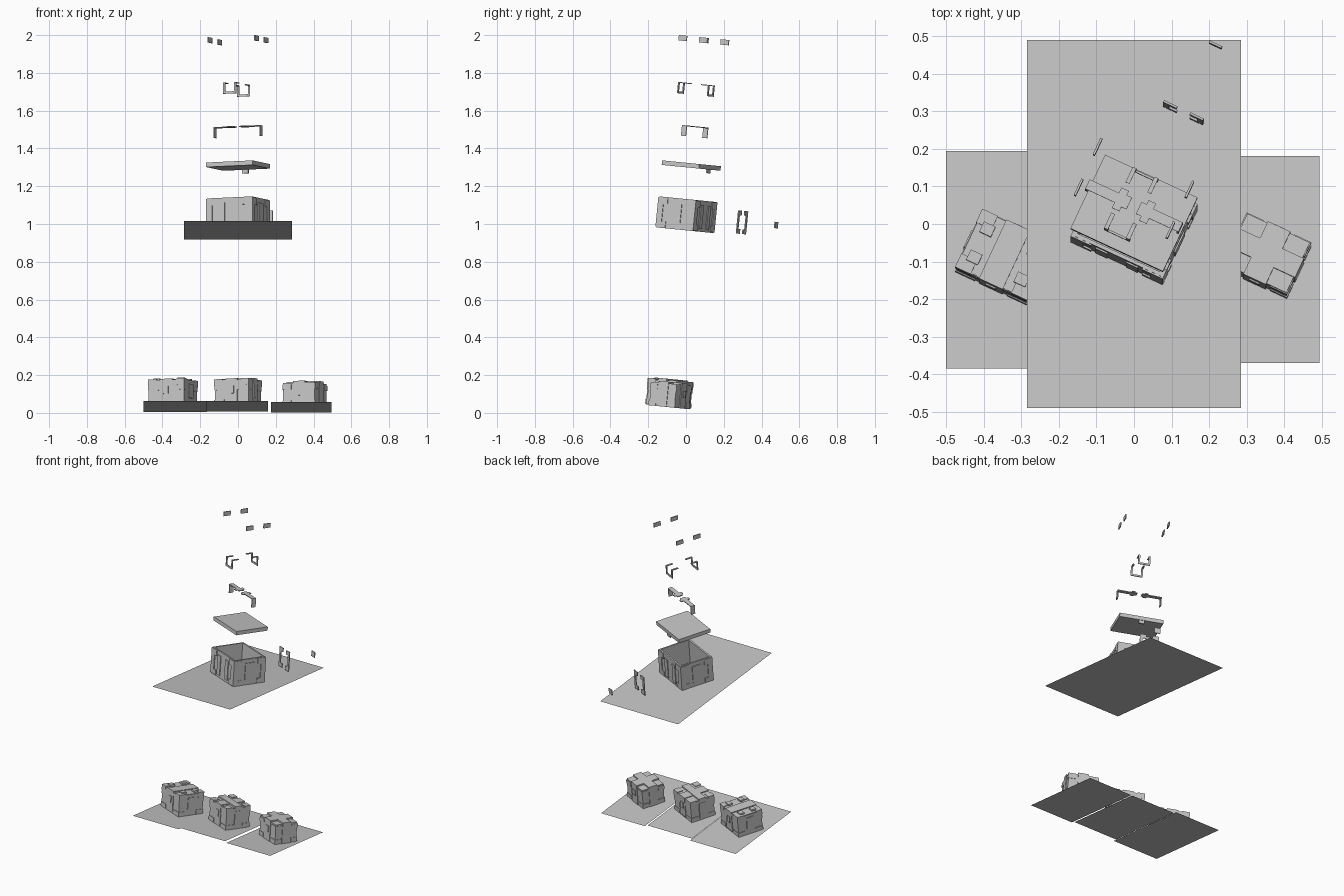
import bpy, bmesh, math
from mathutils import Matrix, Vector

if "Cube" in bpy.data.objects:
    bpy.data.objects.remove(bpy.data.objects["Cube"])

TILT, TURN = math.radians(-5.7), math.radians(-25)
grey = bpy.data.materials.new("light_grey")
grey.diffuse_color = (0.56, 0.56, 0.56, 1)
grey.use_nodes = True
grey.node_tree.nodes["Principled BSDF"].inputs["Base Color"].default_value = grey.diffuse_color


def frame(x, y, z, turn=TURN):
    return (Matrix.Translation((x, y, z)) @ Matrix.Rotation(TILT, 4, 'X')
            @ Matrix.Rotation(turn, 4, 'Z'))


def finish(name, bm, mat):
    mesh = bpy.data.meshes.new(name)
    bm.to_mesh(mesh)
    bm.free()
    mesh.materials.append(grey)
    ob = bpy.data.objects.new(name, mesh)
    ob.matrix_world = mat
    bpy.context.collection.objects.link(ob)


def blocks(name, mat, boxes):
    """One object made of boxes given as (x0, x1, y0, y1, z0, z1)."""
    bm = bmesh.new()
    for x0, x1, y0, y1, z0, z1 in boxes:
        c = Vector((x0 + x1, y0 + y1, z0 + z1)) / 2
        m = Matrix.Translation(c) @ Matrix.Diagonal((x1 - x0, y1 - y0, z1 - z0, 1))
        bmesh.ops.create_cube(bm, size=1, matrix=m)
    finish(name, bm, mat)


def sheet(name, mat, w, d):
    bm = bmesh.new()
    bmesh.ops.create_grid(bm, x_segments=1, y_segments=1, size=0.5,
                          matrix=Matrix.Diagonal((w, d, 1, 1)))
    finish(name, bm, mat)


def mid(cx, cy, w, d, z0, z1):
    return (cx - w / 2, cx + w / 2, cy - d / 2, cy + d / 2, z0, z1)


def four(x, y, w, d, z0, z1):
    return [mid(sx * x, sy * y, w, d, z0, z1) for sx in (-1, 1) for sy in (-1, 1)]


# Ground sheets
sheet("upper_sheet", frame(0, 0, 0.966, 0), 0.57, 0.985)
sheet("left_sheet", frame(-0.333, -0.095, 0.033, 0), 0.335, 0.583)
sheet("middle_sheet", frame(-0.003, -0.095, 0.035, 0), 0.325, 0.54)
sheet("right_sheet", frame(0.335, -0.095, 0.030, 0), 0.32, 0.555)

# Open crate body with raised panels
F = frame(0, -0.006, 0.967)
W, D, H, T = 0.131, 0.106, 0.165, 0.01
body = [(-W, W, -D, D, 0, T)]
body += [mid(s * (W - T / 2), 0, T, 2 * D, 0, H) for s in (-1, 1)]
body += [mid(0, s * (D - T / 2), 2 * W, T, 0, H) for s in (-1, 1)]
blocks("crate_body", F, body)
panels = []
for s in (-1, 1):
    for t in (-1, 1):
        panels += [mid(s * 0.105, t * D, 0.06, 0.009, 0.004, 0.035),
                   mid(s * 0.105, t * D, 0.06, 0.009, 0.125, 0.162),
                   mid(s * 0.117, t * D, 0.036, 0.009, 0.035, 0.125),
                   mid(s * W, t * 0.082, 0.009, 0.056, 0.004, 0.035),
                   mid(s * W, t * 0.082, 0.009, 0.056, 0.125, 0.162),
                   mid(s * W, t * 0.094, 0.009, 0.032, 0.035, 0.125),
                   mid(s * 0.045, t * D, 0.035, 0.009, 0.015, 0.14)]
    panels.append(mid(s * W, 0, 0.009, 0.06, 0.03, 0.14))
blocks("crate_panels", F, panels)

# Lid with a hinge tab
blocks("lid", F, [mid(0, 0, 0.272, 0.218, 0.332, 0.356)])
blocks("lid_tab", F, [mid(-0.003, 0.1, 0.035, 0.01, 0.312, 0.332)])

# Strap halves, stepped on top, with end drops
strap = []
for s in (-1, 1):
    strap += [mid(s * 0.092, 0, 0.084, 0.028, 0.548, 0.553),
              mid(s * 0.04, 0, 0.022, 0.06, 0.548, 0.553),
              mid(s * 0.022, 0, 0.016, 0.035, 0.548, 0.553),
              mid(s * 0.134, 0, 0.006, 0.028, 0.496, 0.553)]
blocks("lid_strap", F, strap)

# Open clamps
for name, y, s in (("front_clamp", -0.105, 1), ("back_clamp", 0.07, -1)):
    parts = [mid(0, y, 0.075, 0.006, 0.718, 0.729)]
    for t in (-1, 1):
        parts += [mid(t * 0.032, y, 0.011, 0.006, 0.718, 0.778),
                  mid(t * 0.032, y + s * 0.02, 0.011, 0.045, 0.773, 0.778)]
    blocks(name, F, parts)

# Floating corner plates
blocks("corner_plates", F, four(0.135, 0.06, 0.006, 0.048, 0.997, 1.025))

# Bracket pair and lock plate behind the crate
brackets = []
for s in (-1, 1):
    brackets.append(mid(-0.006 + s * 0.05, 0.325, 0.017, 0.006, 0.01, 0.133))
    for z in (0.01, 0.108):
        brackets.append(mid(-0.006 + s * 0.034, 0.325, 0.03, 0.006, z, z + 0.025))
blocks("side_brackets", F, brackets)
blocks("lock_plate", F, [mid(-0.005, 0.525, 0.037, 0.006, 0.058, 0.092)])


# Closed small crates
def crate(name, mat, w, d, h, style):
    x, y, e = w / 2, d / 2, 0.004
    blocks(name + "_core", mat, [(-x, x, -y, y, 0, h)])
    trim = []
    if style == "cross":
        trim += [mid(0, 0, w + 2 * e, d * 0.38, 0.0, h + 0.009),
                 mid(0, 0, w * 0.36, d + 2 * e, 0.0, h + 0.0088)]
        trim += four(x - 0.022, y - 0.018, 0.05, 0.042, 0.004, 0.03)
        trim += four(x - 0.022, y - 0.018, 0.05, 0.042, h - 0.035, h - 0.008)
    else:
        # Overhanging lid half, corner feet and wrapping bands
        trim.append(mid(0, 0, w + e, d + e, h * 0.6, h * 0.97))
        trim += four(x - 0.026, y - 0.022, 0.058, 0.05, 0.004, 0.03)
        trim += four(x - 0.02, y - 0.017, 0.046, 0.04, h * 0.78, h + 0.004)
        trim.append(mid(0, 0, w * 0.34, d + 2 * e, 0.008, h + 0.005))
        if style == "banded":
            trim += four(x * 0.68, y * 0.5, 0.034, 0.03, h, h + 0.011)
        else:
            trim.append(mid(0, 0, w + 2 * e, d * 0.3, 0.01, h + 0.009))
        for s in (-1, 1):
            trim.append(mid(s * x, 0, 0.012, d * 0.3, h * 0.3, h * 0.85))
    blocks(name + "_trim", mat, trim)
    # Front and back latches
    blocks(name + "_latches", mat,
           [mid(0, s * (y + e), 0.03, 0.008, h * 0.45, h * 0.75) for s in (-1, 1)])


crate("left_crate", frame(-0.345, -0.095, 0.033), 0.205, 0.166, 0.136, "banded")
crate("middle_crate", frame(0, -0.095, 0.035), 0.196, 0.16, 0.136, "strapped")
crate("right_crate", frame(0.354, -0.09, 0.030), 0.184, 0.148, 0.125, "cross")
